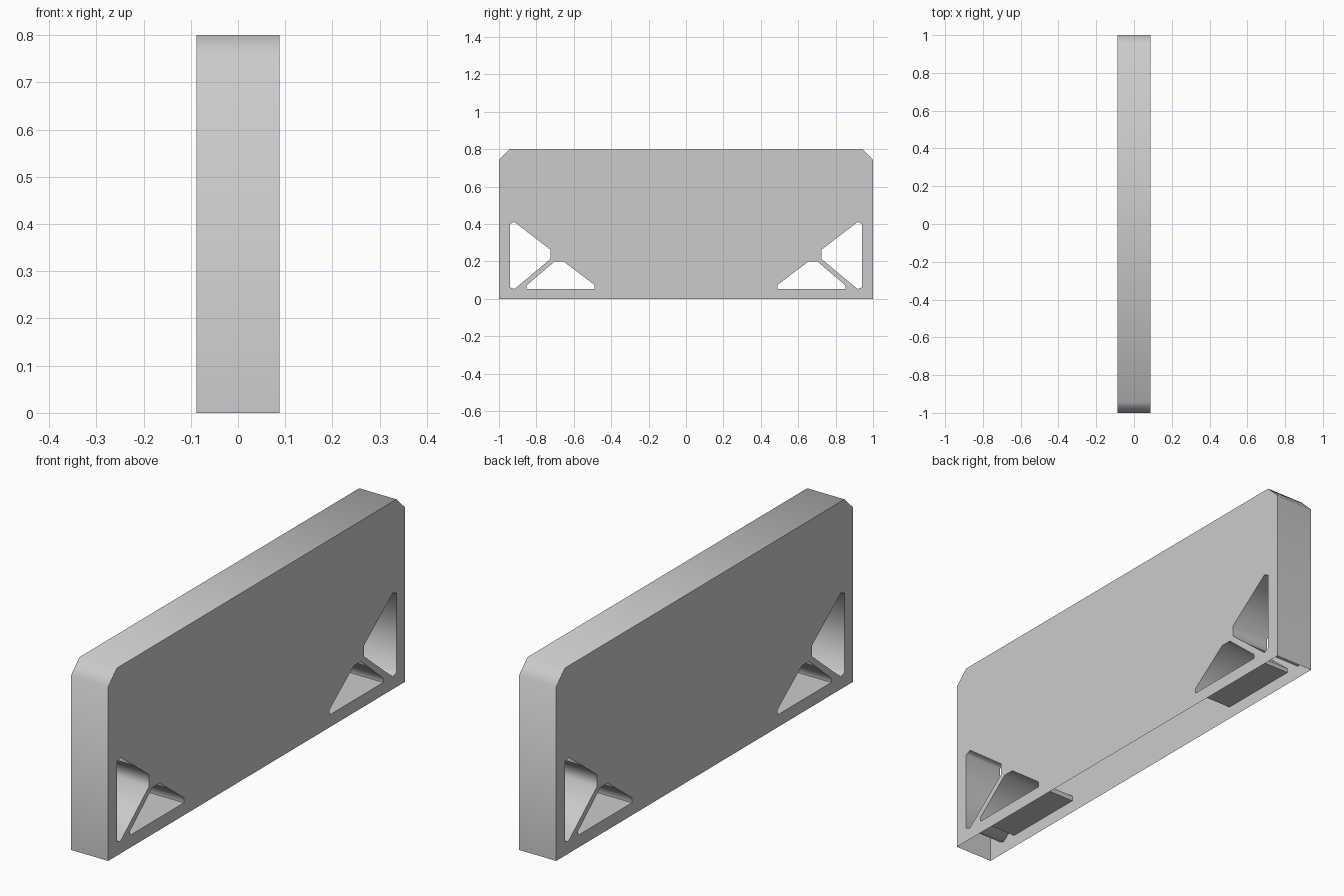
import bpy, bmesh, math

if "Cube" in bpy.data.objects:
    bpy.data.objects.remove(bpy.data.objects["Cube"])

HALF = 0.088  # half the plate thickness

# Side profiles as (y, z) points
outline = [(-1, 0), (1, 0), (1, 0.743), (0.942, 0.8), (-0.942, 0.8), (-1, 0.743)]
upper_hole = [(0.942, 0.40), (0.918, 0.411), (0.724, 0.262),
              (0.724, 0.213), (0.918, 0.052), (0.942, 0.062)]
lower_hole = [(0.49, 0.075), (0.49, 0.053), (0.853, 0.053),
              (0.853, 0.071), (0.702, 0.2), (0.655, 0.2)]


def mirrored(profile):
    return [(-y, z) for y, z in profile]


loops = [outline, upper_hole, lower_hole, mirrored(upper_hole), mirrored(lower_hole)]
bm = bmesh.new()


def side_face(x):
    """Flat side with the four cut-outs; returns its vertex loops."""
    rings, edges = [], []
    for profile in loops:
        ring = [bm.verts.new((x, y, z)) for y, z in profile]
        edges += [bm.edges.new((a, b)) for a, b in zip(ring, ring[1:] + ring[:1])]
        rings.append(ring)
    bmesh.ops.triangle_fill(bm, edges=edges, use_beauty=True)
    return rings


# Two sides joined by the rim and hole walls; the underside stays open
left, right = side_face(-HALF), side_face(HALF)
for index, (ring_a, ring_b) in enumerate(zip(left, right)):
    count = len(ring_a)
    for i in range(count):
        if index == 0 and i == 0:
            continue
        j = (i + 1) % count
        bm.faces.new((ring_a[i], ring_a[j], ring_b[j], ring_b[i]))
bmesh.ops.recalc_face_normals(bm, faces=bm.faces[:])

mesh = bpy.data.meshes.new("side_panel")
bm.to_mesh(mesh)
bm.free()
panel = bpy.data.objects.new("side_panel", mesh)
bpy.context.collection.objects.link(panel)

# Smooth the rim and hole corners, keep the flat sides crisp
bpy.context.view_layer.objects.active = panel
panel.select_set(True)
bpy.ops.object.shade_smooth_by_angle(angle=math.radians(75))
